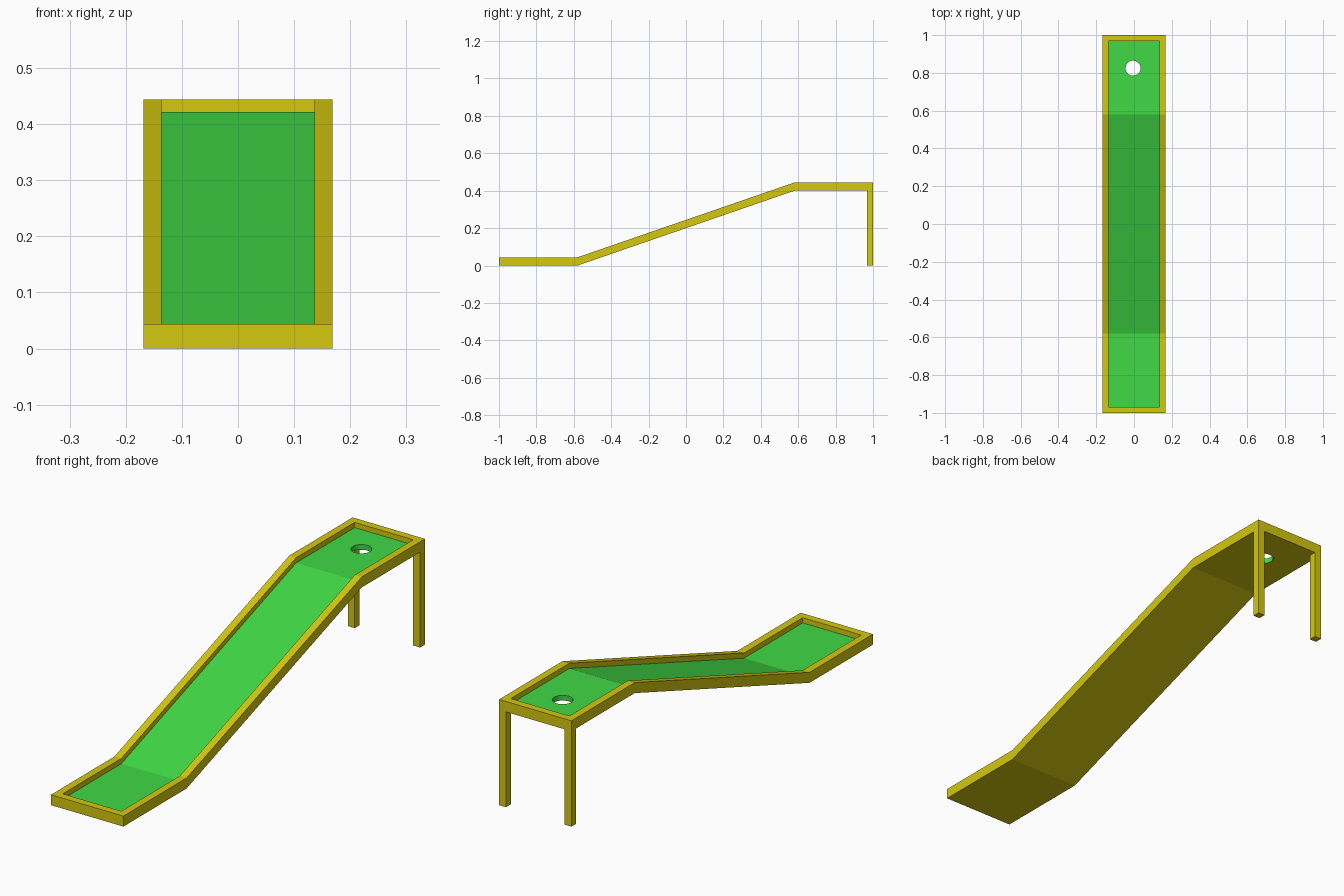
import bpy
import bmesh

HALF_W, HALF_L = 0.168, 1.0     # outer half width and half length
WALL = 0.032                    # rim and leg thickness
RISE, DEPTH, FLOOR = 0.4, 0.044, 0.022
KINK = 0.58                     # where the ramp meets the flat ends
HOLE_X, HOLE_Y, HOLE_R = -0.005, 0.825, 0.04


def material(name, colour):
    mat = bpy.data.materials.new(name)
    mat.use_nodes = True
    mat.diffuse_color = colour
    mat.node_tree.nodes["Principled BSDF"].inputs["Base Color"].default_value = colour
    return mat


def add_object(name, bm, *mats):
    bmesh.ops.recalc_face_normals(bm, faces=bm.faces)
    mesh = bpy.data.meshes.new(name)
    bm.to_mesh(mesh)
    bm.free()
    for mat in mats:
        mesh.materials.append(mat)
    obj = bpy.data.objects.new(name, mesh)
    bpy.context.collection.objects.link(obj)
    return obj


def ramp_height(y):
    return RISE * min(max((y + KINK) / (2 * KINK), 0), 1)


def ramp_solid(half_w, half_l, low, high):
    """Side profile of the ramp, extruded across its width."""
    bm = bmesh.new()
    ys = (-half_l, -KINK, KINK, half_l)
    outline = [(y, ramp_height(y) + low) for y in ys]
    outline += [(y, ramp_height(y) + high) for y in reversed(ys)]
    face = bm.faces.new([bm.verts.new((-half_w, y, z)) for y, z in outline])
    extruded = bmesh.ops.extrude_face_region(bm, geom=[face])["geom"]
    verts = [g for g in extruded if isinstance(g, bmesh.types.BMVert)]
    bmesh.ops.translate(bm, verts=verts, vec=(2 * half_w, 0, 0))
    return bm


def cut(obj, cutter):
    cutter.hide_render = True
    mod = obj.modifiers.new("cut", "BOOLEAN")
    mod.operation = "DIFFERENCE"
    mod.solver = "EXACT"
    mod.object = cutter
    bpy.context.view_layer.objects.active = obj
    bpy.ops.object.modifier_apply(modifier=mod.name)
    bpy.data.objects.remove(cutter)


cube = bpy.data.objects.get("Cube")
if cube:
    bpy.data.objects.remove(cube)

yellow = material("yellow_frame", (0.66, 0.58, 0.005, 1))
green = material("green_turf", (0.052, 0.69, 0.06, 1))

# Ramp tray with a recessed floor
tray = add_object("ramp_tray", ramp_solid(HALF_W, HALF_L, 0, DEPTH), yellow, green)
cut(tray, add_object("recess_cutter",
                     ramp_solid(HALF_W - WALL, HALF_L - WALL, FLOOR, 1)))

# Round hole through the upper floor
bm = bmesh.new()
bmesh.ops.create_cone(bm, cap_ends=True, segments=32, radius1=HOLE_R,
                      radius2=HOLE_R, depth=0.3)
bmesh.ops.translate(bm, verts=bm.verts, vec=(HOLE_X, HOLE_Y, RISE))
cut(tray, add_object("hole_cutter", bm))

# Turf on the recessed floor and hole wall
for face in tray.data.polygons:
    points = [tray.data.vertices[i].co for i in face.vertices]
    sunk = all(p.z < ramp_height(p.y) + FLOOR + 0.005 for p in points)
    in_hole = all((p.x - HOLE_X) ** 2 + (p.y - HOLE_Y) ** 2 < (HOLE_R + 0.005) ** 2
                  for p in points)
    face.material_index = int(in_hole or (sunk and face.normal.z > 0.5))

# Square legs under the high end
for side, name in ((-1, "right_leg"), (1, "left_leg")):
    bm = bmesh.new()
    bmesh.ops.create_cube(bm, size=1)
    bmesh.ops.scale(bm, verts=bm.verts, vec=(WALL, WALL, RISE))
    bmesh.ops.translate(bm, verts=bm.verts, vec=(
        side * (HALF_W - WALL / 2), HALF_L - WALL / 2, RISE / 2))
    add_object(name, bm, yellow)
